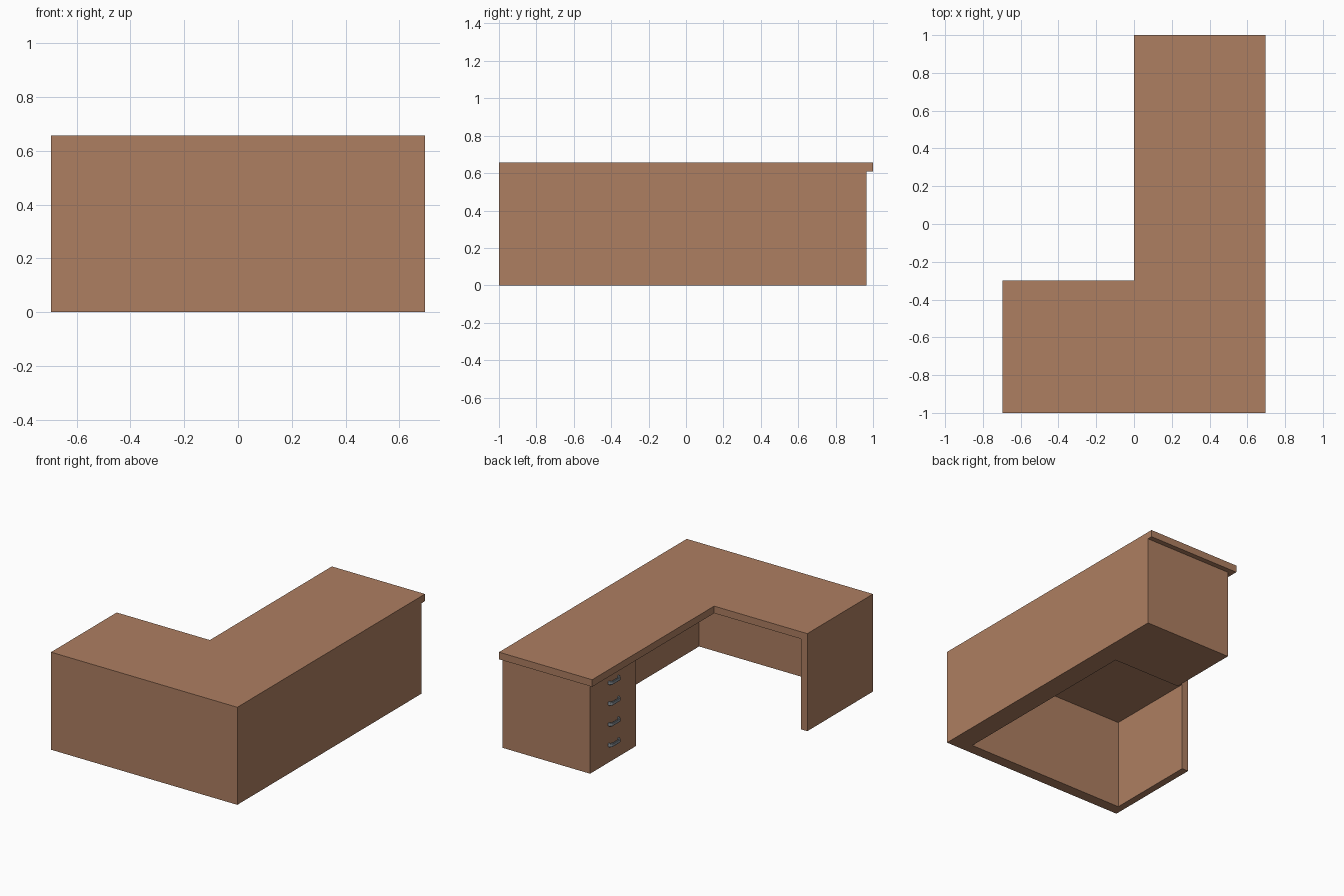
import bpy
import bmesh
from mathutils import Vector

if "Cube" in bpy.data.objects:
    bpy.data.objects.remove(bpy.data.objects["Cube"])


def material(name, color):
    mat = bpy.data.materials.new(name)
    mat.diffuse_color = color
    mat.use_nodes = True
    mat.node_tree.nodes["Principled BSDF"].inputs["Base Color"].default_value = mat.diffuse_color
    return mat


def prism(name, outline, direction, mat):
    """Extrude a closed planar outline along a direction into a solid."""
    bm = bmesh.new()
    face = bm.faces.new([bm.verts.new(p) for p in outline])
    ext = bmesh.ops.extrude_face_region(bm, geom=[face], use_keep_orig=True)
    verts = [g for g in ext["geom"] if isinstance(g, bmesh.types.BMVert)]
    bmesh.ops.translate(bm, vec=Vector(direction), verts=verts)
    bmesh.ops.recalc_face_normals(bm, faces=bm.faces)
    mesh = bpy.data.meshes.new(name)
    bm.to_mesh(mesh)
    bm.free()
    mesh.materials.append(mat)
    obj = bpy.data.objects.new(name, mesh)
    bpy.context.collection.objects.link(obj)
    return obj


wood = material("wood", (0.42, 0.21, 0.12, 1))
metal = material("metal", (0.25, 0.28, 0.31, 1))

W = 0.695      # half width
TOP = 0.658    # overall height
UNDER = 0.61   # underside of the desktop
FACE = 0.04    # drawer front plane

# L-shaped desktop
top = [(-W, -1), (W, -1), (W, 1), (0, 1), (0, -0.3), (-W, -0.3)]
prism("desktop", [(x, y, UNDER) for x, y in top], (0, 0, TOP - UNDER), wood)

# Carcass: front panel, thick side panel, drawer cabinet and end leg in one plan
plan = [(-W, -1), (W, -1), (W, 0.965), (FACE, 0.965), (FACE, 0.475),
        (0.55, 0.475), (0.55, -0.925), (-0.647, -0.925), (-0.647, -0.3), (-W, -0.3)]
prism("panels_and_drawer_cabinet", [(x, y, 0) for x, y in plan], (0, 0, UNDER), wood)

# Bowed drawer handles: (offset along y, distance out from the drawer front)
half = [(0.056, 0.0), (0.056, 0.013), (0.042, 0.026)]
inner = [(0.036, 0.016), (0.044, 0.009), (0.044, 0.0)]
side = half + [(-y, d) for y, d in reversed(half)]
profile = side + [(-y, d) for y, d in reversed(inner)] + inner
for i in range(4):
    z = 0.12 + 0.14 * i
    h = prism(f"drawer_handle_{i + 1}",
              [(FACE - d, 0.72 + y, z - 0.012) for y, d in profile],
              (0, 0, 0.024), metal)
    bev = h.modifiers.new("soft_edges", "BEVEL")
    bev.width = 0.003
    bev.segments = 1
